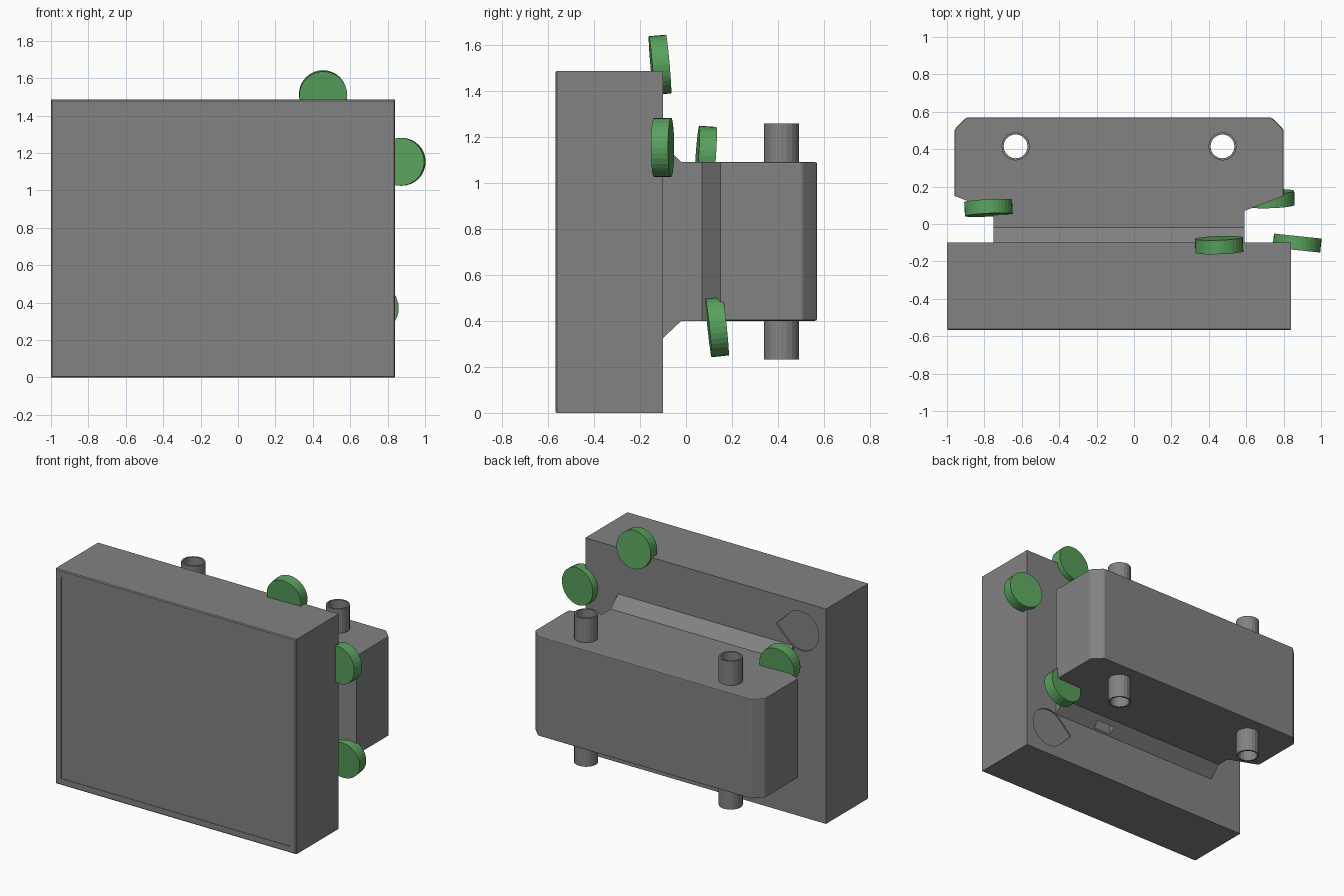
import bpy, bmesh
from math import cos, sin, pi, radians
from mathutils import Vector, Matrix

if "Cube" in bpy.data.objects:
    bpy.data.objects.remove(bpy.data.objects["Cube"])

CX = -0.08          # centre line of the body
ZC = 0.7425         # mid height of the plate


def material(name, rgb):
    m = bpy.data.materials.new(name)
    m.diffuse_color = (*rgb, 1)
    m.use_nodes = True
    m.node_tree.nodes["Principled BSDF"].inputs["Base Color"].default_value = m.diffuse_color
    return m


grey = material("dark_grey", (0.225, 0.225, 0.225))
green = material("green", (0.1, 0.36, 0.11))


def finish(name, bm, mat=grey):
    bmesh.ops.recalc_face_normals(bm, faces=bm.faces[:])
    me = bpy.data.meshes.new(name)
    bm.to_mesh(me)
    bm.free()
    me.materials.append(mat)
    ob = bpy.data.objects.new(name, me)
    bpy.context.collection.objects.link(ob)
    return ob


def prism(name, pts, direction, bevel=0.0, pick=lambda e: True, segments=1):
    """Extrude a closed 3D outline along a direction, bevelling chosen edges."""
    bm = bmesh.new()
    f = bm.faces.new([bm.verts.new(p) for p in pts])
    r = bmesh.ops.extrude_face_region(bm, geom=[f])
    moved = [v for v in r["geom"] if isinstance(v, bmesh.types.BMVert)]
    bmesh.ops.translate(bm, verts=moved, vec=direction)
    bmesh.ops.recalc_face_normals(bm, faces=bm.faces[:])
    if bevel:
        bmesh.ops.bevel(bm, geom=[e for e in bm.edges if pick(e)], offset=bevel,
                        segments=segments, profile=0.5, affect='EDGES')
    return finish(name, bm)


def box(name, x0, x1, y0, y1, z0, z1, bevel=0.0, pick=lambda e: True):
    pts = [(x0, y0, z0), (x1, y0, z0), (x1, y1, z0), (x0, y1, z0)]
    return prism(name, pts, (0, 0, z1 - z0), bevel, pick)


def cylinder(name, loc, r, depth, sides, rot=Matrix(), mat=grey):
    bm = bmesh.new()
    bmesh.ops.create_cone(bm, cap_ends=True, segments=sides, radius1=r, radius2=r,
                          depth=depth, matrix=Matrix.Translation(loc) @ rot)
    return finish(name, bm, mat)


def cut(target, cutter):
    m = target.modifiers.new("cut", 'BOOLEAN')
    m.operation, m.solver, m.object = 'DIFFERENCE', 'EXACT', cutter
    bpy.context.view_layer.objects.active = target
    bpy.ops.object.modifier_apply(modifier=m.name)
    bpy.data.objects.remove(cutter)


# Front plate, front rim softened, with a very shallow framed panel
plate = box("front_plate", -1, 0.84, -0.567, -0.10, 0, 1.485, 0.006,
            lambda e: all(v.co.y < -0.5 for v in e.verts))
cut(plate, box("panel_cutter", -0.955, 0.795, -0.7, -0.5635, 0.045, 1.44))

# Two teardrop magnet seats on the plate's rear face, tips toward the centre
for s in (-1, 1):
    x, z, r = CX + 0.73 * s, ZC - 0.54 * s, 0.135
    pts = [(x - s * r * 1.414, -0.11, z)]
    for i in range(25):
        a = radians(135 - 270 * i / 24)
        pts.append((x + s * r * cos(a), -0.11, z + r * sin(a)))
    cut(plate, prism("seat_cutter", pts, (0, 0.1, 0)))

# Rear block and neck share one outline, mirrored about the centre line
half = [(0.67, -0.02), (0.67, 0.07), (0.88, 0.15), (0.88, 0.505), (0.815, 0.57)]
outline = [(CX + x, y, 0.40) for x, y in half]
outline += [(CX - x, y, 0.40) for x, y in reversed(half)]


def rear_edges(e):
    a, b = (v.co for v in e.verts)
    return min(a.y, b.y) > 0.14 and (abs(a.z - b.z) < 0.01 or a.y > 0.4)


block = prism("rear_block", outline, (0, 0, 0.69), 0.01, rear_edges, 2)

# Flared root joining the neck to the plate, with a small notch below
flare = prism("neck_flare", [(CX - 0.67, y, z) for y, z in
              [(-0.10, 0.325), (-0.02, 0.40), (-0.02, 1.09), (-0.10, 1.165)]],
              (1.34, 0, 0))
cut(flare, box("notch_cutter", 0.13, 0.27, -0.09, -0.05, 0.2, 0.42))

# Hollow pins running through the block
for i, s in enumerate((-1, 1)):
    loc = Vector((CX + 0.553 * s, 0.415, 0.745))
    cut(block, cylinder("hole_cutter", loc, 0.0745, 2, 20))
    pin = cylinder("hollow_pin_%d" % i, loc, 0.0755, 1.025, 20)
    cut(pin, cylinder("bore_cutter", loc, 0.064, 2, 20))

# Soft shading on the block's rounded edges
bpy.ops.object.select_all(action='DESELECT')
block.select_set(True)
bpy.context.view_layer.objects.active = block
bpy.ops.object.shade_smooth_by_angle(angle=radians(32))
block.modifiers.new("weighted_normals", 'WEIGHTED_NORMAL').keep_sharp = True

# Loose green disc magnets, each slightly tilted
discs = [((0.455, -0.113, 1.512), 5, 2), ((0.872, -0.102, 1.153), 0, -6),
         ((-0.778, 0.086, 1.117), -4, 3), ((0.73, 0.135, 0.373), 6, 2)]
for i, (loc, tx, tz) in enumerate(discs):
    rot = (Matrix.Rotation(radians(tz), 4, 'Z') @ Matrix.Rotation(radians(tx), 4, 'X')
           @ Matrix.Rotation(pi / 2, 4, 'X'))
    cylinder("disc_magnet_%d" % i, Vector(loc), 0.128, 0.075, 32, rot, green)
